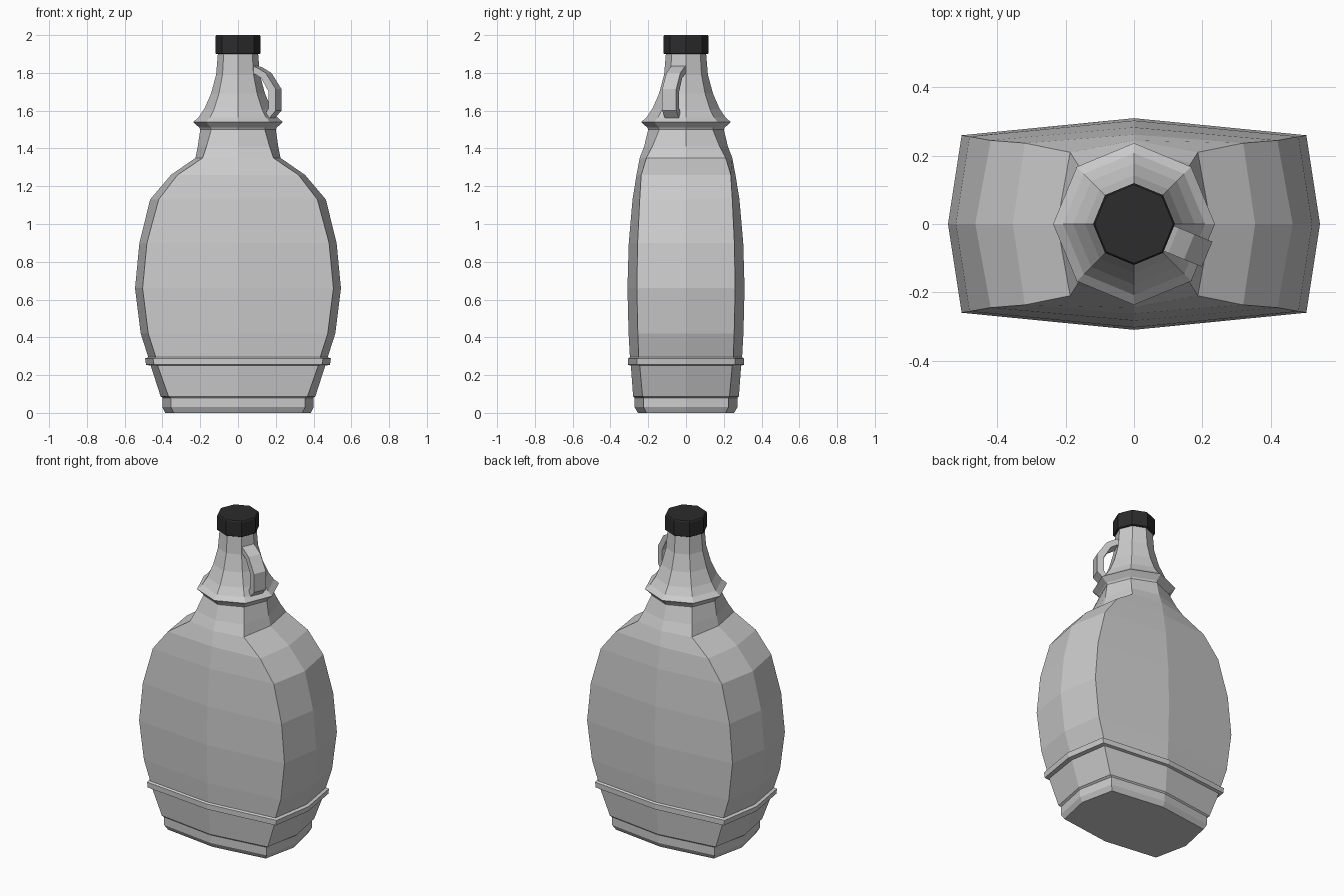
import bpy, bmesh, math
from mathutils import Vector

if "Cube" in bpy.data.objects:
    bpy.data.objects.remove(bpy.data.objects["Cube"])


def make_object(name, bm, material=None):
    bmesh.ops.recalc_face_normals(bm, faces=bm.faces)
    mesh = bpy.data.meshes.new(name)
    bm.to_mesh(mesh)
    bm.free()
    obj = bpy.data.objects.new(name, mesh)
    bpy.context.collection.objects.link(obj)
    if material:
        mesh.materials.append(material)
    return obj


def loft(name, loops, material=None):
    """Skin a list of equal-length point loops and cap both ends."""
    bm = bmesh.new()
    rings = [[bm.verts.new(p) for p in loop] for loop in loops]
    n = len(rings[0])
    for a, b in zip(rings, rings[1:]):
        for i in range(n):
            j = (i + 1) % n
            bm.faces.new((a[i], a[j], b[j], b[i]))
    bm.faces.new(rings[0][::-1])
    bm.faces.new(rings[-1])
    return make_object(name, bm, material)


def octagon(z, x, y, cx, cy):
    """Eight-sided section: axis points x, y and corner points cx, cy."""
    return [(x, 0, z), (cx, cy, z), (0, y, z), (-cx, cy, z),
            (-x, 0, z), (-cx, -cy, z), (0, -y, z), (cx, -cy, z)]


def round_octagon(z, r):
    c = r * math.sqrt(0.5)
    return octagon(z, r, r, c, c)


# Flask body: z, half width, half depth, corner x, corner y
body = [
    (0.00, 0.385, 0.255, 0.34, 0.21),
    (0.03, 0.40, 0.272, 0.355, 0.225),
    (0.08, 0.40, 0.272, 0.355, 0.225),
    (0.088, 0.41, 0.28, 0.368, 0.23),
    (0.25, 0.462, 0.292, 0.425, 0.245),
    (0.255, 0.487, 0.307, 0.445, 0.26),
    (0.288, 0.492, 0.307, 0.45, 0.26),
    (0.295, 0.475, 0.297, 0.435, 0.25),
    (0.42, 0.515, 0.304, 0.475, 0.255),
    (0.66, 0.545, 0.31, 0.505, 0.26),
    (0.90, 0.522, 0.303, 0.482, 0.256),
    (1.13, 0.465, 0.283, 0.42, 0.245),
    (1.26, 0.355, 0.262, 0.32, 0.237),
    (1.35, 0.225, 0.245, 0.187, 0.21),
    (1.41, 0.213, 0.222, 0.167, 0.178),
]
sections = [octagon(*s) for s in body]

# Round neck with a flared collar: z, radius
neck = [(1.50, 0.20), (1.51, 0.205), (1.54, 0.237), (1.565, 0.208),
        (1.61, 0.178), (1.69, 0.143), (1.79, 0.116), (1.91, 0.106)]
sections += [round_octagon(z, r) for z, r in neck]
loft("bottle", sections)

# Dark screw cap
dark = bpy.data.materials.new("dark_cap")
dark.diffuse_color = (0.025, 0.025, 0.025, 1)
dark.use_nodes = True
dark.node_tree.nodes["Principled BSDF"].inputs["Base Color"].default_value = dark.diffuse_color
loft("cap", [round_octagon(z, r) for z, r in
             [(1.90, 0.115), (1.903, 0.12), (1.993, 0.12), (2.0, 0.115)]], dark)

# Strap handle swept along one neck facet: outer (r, z), inner (r, z)
angle = -math.pi / 8
out = Vector((math.cos(angle), math.sin(angle), 0))
side = Vector((-out.y, out.x, 0)) * 0.04
up = Vector((0, 0, 1))
path = [((0.085, 1.842), (0.085, 1.80)),
        ((0.125, 1.828), (0.115, 1.793)),
        ((0.175, 1.80), (0.15, 1.772)),
        ((0.232, 1.715), (0.192, 1.70)),
        ((0.232, 1.60), (0.192, 1.612)),
        ((0.19, 1.555), (0.165, 1.575))]
loft("handle", [[out * o[0] + up * o[1] - side, out * o[0] + up * o[1] + side,
                 out * i[0] + up * i[1] + side, out * i[0] + up * i[1] - side]
                for o, i in path])
